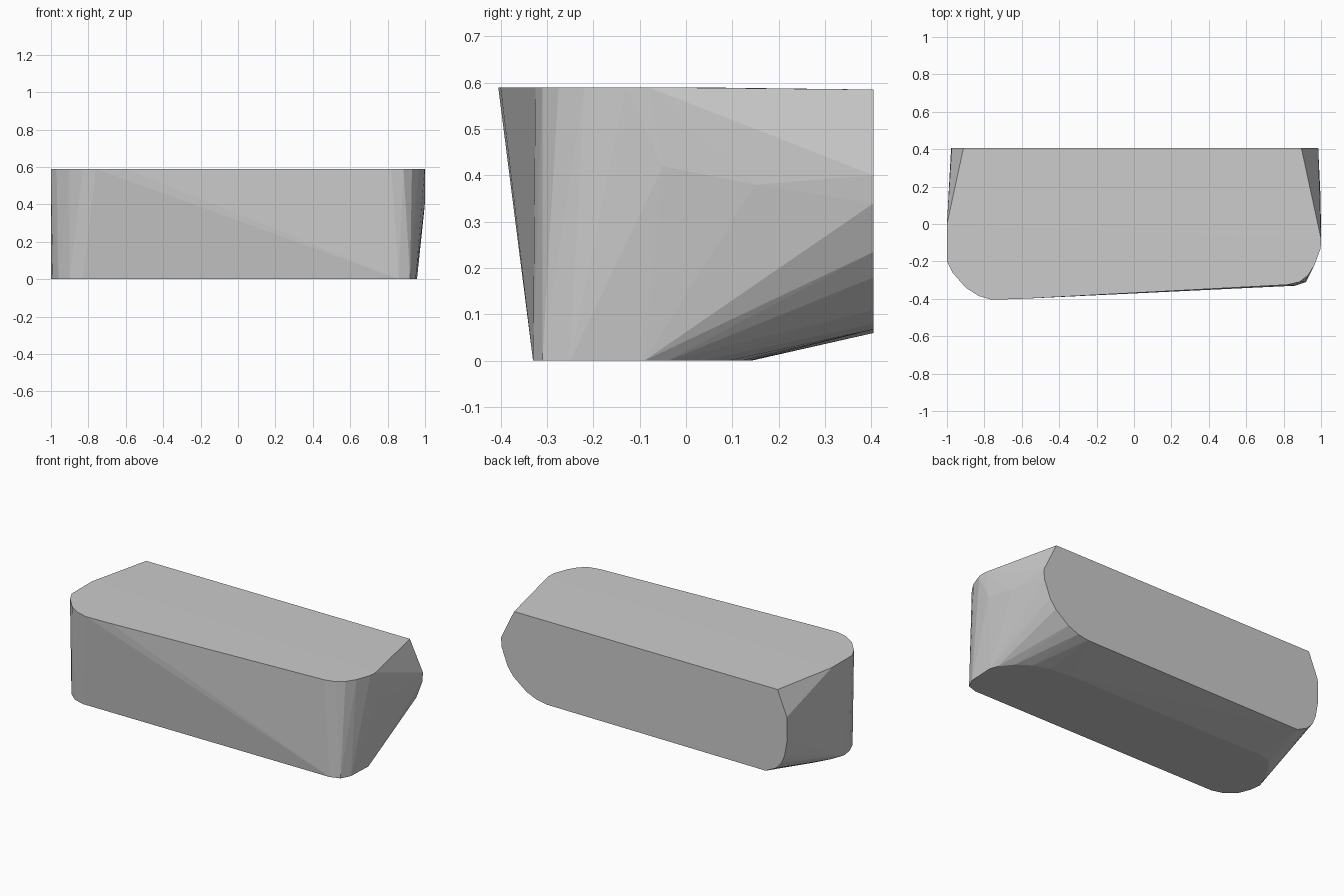
import bpy
import bmesh
import math

cube = bpy.data.objects.get("Cube")
if cube:
    bpy.data.objects.remove(cube, do_unlink=True)

# Single grey material
grey = bpy.data.materials.new("plain grey")
grey.use_nodes = True
colour = (0.6, 0.6, 0.6, 1)
grey.diffuse_color = colour
grey.node_tree.nodes["Principled BSDF"].inputs["Base Color"].default_value = colour

# Front part of the top outline (x, y)
top = [(1, -.08), (.998, -.13), (.965, -.22), (.93, -.275), (.885, -.31), (.82, -.325),
       (-.6, -.4), (-.76, -.405), (-.83, -.385), (-.9, -.34), (-.97, -.26), (-1, -.2), (-1, 0)]

# Bottom outline (x, y)
bottom = [(.86, -.33), (.92, -.31), (.95, -.25), (.957, -.09), (.94, -.04), (.88, .035),
          (.8, .09), (.7, .12), (.55, .135), (-.8, .14), (-.87, .11), (-.92, .05),
          (-.97, -.04), (-1, -.12), (-.99, -.19), (-.96, -.26), (-.9, -.31), (-.83, -.33)]

# Back outline (x, z)
back = [(.895, .585), (.985, .4), (.98, .34), (.94, .235), (.9, .18), (.81, .11),
        (.74, .08), (.67, .068), (-.83, .06), (-.9, .095), (-.94, .14), (-.96, .19),
        (-.978, .29), (-.975, .43), (-.912, .585)]

# Slight bulge on the left end
bulge = [(1, -.05, .42), (.997, .15, .38)]

points = [(x, y, .59) for x, y in top]
points += [(x, y, 0) for x, y in bottom]
points += [(x, .405, z) for x, z in back]
points += bulge

# Skin the three outlines as one convex block
bm = bmesh.new()
for p in points:
    bm.verts.new(p)
result = bmesh.ops.convex_hull(bm, input=bm.verts[:])
loose = [v for v in bm.verts if not v.link_faces]
bmesh.ops.delete(bm, geom=loose, context='VERTS')
bmesh.ops.dissolve_limit(bm, angle_limit=math.radians(0.3),
                         verts=bm.verts[:], edges=bm.edges[:])
bmesh.ops.recalc_face_normals(bm, faces=bm.faces[:])

mesh = bpy.data.meshes.new("rounded_block")
bm.to_mesh(mesh)
bm.free()
mesh.materials.append(grey)
block = bpy.data.objects.new("rounded_block", mesh)
bpy.context.collection.objects.link(block)
